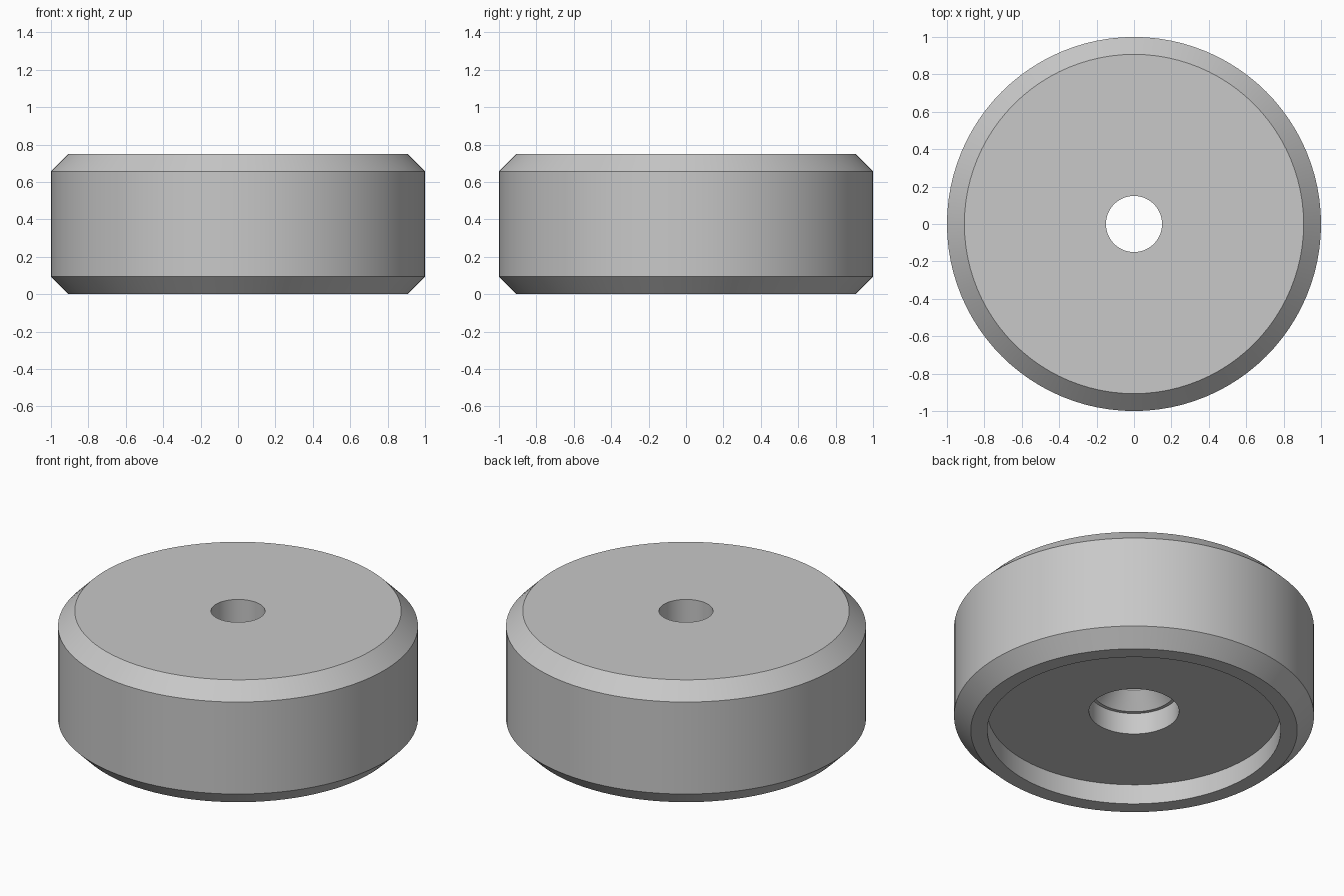
import bpy
import bmesh
import math

cube = bpy.data.objects.get("Cube")
if cube:
    bpy.data.objects.remove(cube, do_unlink=True)

SEGMENTS = 96
HEIGHT = 0.75
RADIUS = 1.0
CHAMFER = 0.093
RECESS_RADIUS, RECESS_TOP = 0.815, 0.122
BORE_RADIUS, BORE_TOP = 0.25, 0.253
SINK_RADIUS, SINK_TOP = 0.23, 0.345
HOLE_RADIUS = 0.15

grey = bpy.data.materials.new("light_grey")
grey.use_nodes = True
colour = (0.58, 0.58, 0.58, 1)
grey.diffuse_color = colour
grey.node_tree.nodes["Principled BSDF"].inputs["Base Color"].default_value = colour

# Closed half section (radius, height): outer wall, top, hole, recess
section = [
    (RADIUS - CHAMFER, 0),
    (RADIUS, CHAMFER),
    (RADIUS, HEIGHT - CHAMFER),
    (RADIUS - CHAMFER, HEIGHT),
    (HOLE_RADIUS, HEIGHT),
    (HOLE_RADIUS, SINK_TOP),
    (SINK_RADIUS, BORE_TOP),
    (BORE_RADIUS, BORE_TOP),
    (BORE_RADIUS, RECESS_TOP),
    (RECESS_RADIUS, RECESS_TOP),
    (RECESS_RADIUS, 0),
]

# Round foot, turned about the upright axis
bm = bmesh.new()
verts = [bm.verts.new((r, 0, z)) for r, z in section]
edges = [bm.edges.new((v, verts[i - 1])) for i, v in enumerate(verts)]
bmesh.ops.spin(bm, geom=verts + edges, cent=(0, 0, 0), axis=(0, 0, 1),
               angle=math.tau, steps=SEGMENTS)
bmesh.ops.remove_doubles(bm, verts=bm.verts, dist=0.0001)
bmesh.ops.recalc_face_normals(bm, faces=bm.faces)

mesh = bpy.data.meshes.new("round_foot")
bm.to_mesh(mesh)
bm.free()
mesh.materials.append(grey)
foot = bpy.data.objects.new("round_foot", mesh)
bpy.context.collection.objects.link(foot)

# Smooth walls with crisp rims
bpy.ops.object.select_all(action="DESELECT")
foot.select_set(True)
bpy.context.view_layer.objects.active = foot
bpy.ops.object.shade_smooth_by_angle(angle=math.radians(25))
